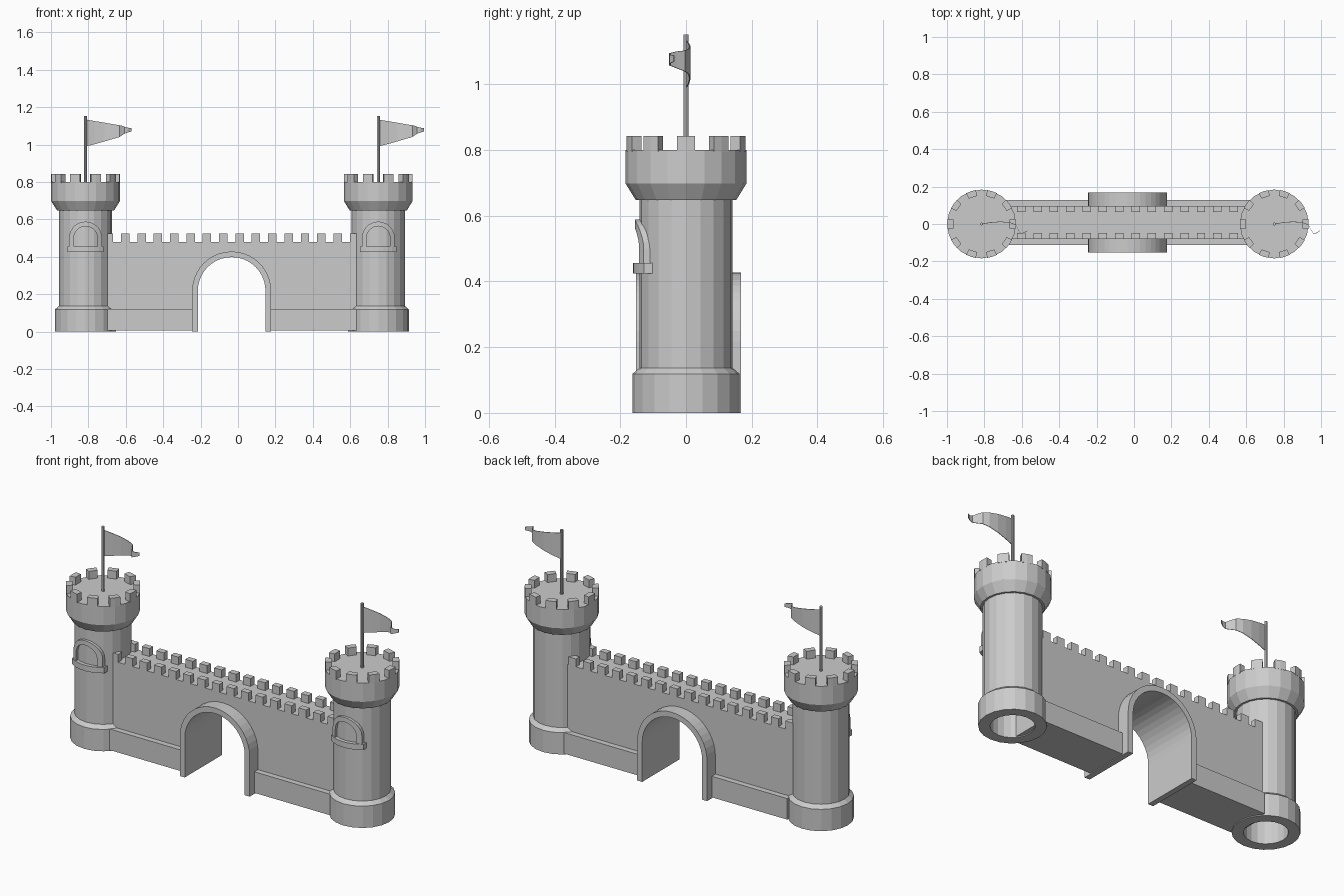
import bpy, bmesh
from math import sin, cos, pi, sqrt, radians

if "Cube" in bpy.data.objects:
    bpy.data.objects.remove(bpy.data.objects["Cube"])

SIDES = 20
YC = 0.008                      # wall centre line
AX = -0.034                     # gate centre
TOWERS = (("left", -0.815), ("right", 0.75))


def finish(name, bm):
    bmesh.ops.recalc_face_normals(bm, faces=bm.faces)
    me = bpy.data.meshes.new(name)
    bm.to_mesh(me)
    bm.free()
    ob = bpy.data.objects.new(name, me)
    bpy.context.collection.objects.link(ob)
    return ob


def add_prism(bm, pts, offset):
    """Closed prism from a polygon and an extrusion vector."""
    a = [bm.verts.new(p) for p in pts]
    b = [bm.verts.new([p[i] + offset[i] for i in range(3)]) for p in pts]
    bm.faces.new(a)
    bm.faces.new(b[::-1])
    n = len(a)
    for i in range(n):
        bm.faces.new((a[i], a[(i + 1) % n], b[(i + 1) % n], b[i]))


def add_box(bm, x0, x1, y0, y1, z0, z1):
    add_prism(bm, [(x0, y0, z0), (x1, y0, z0), (x1, y1, z0), (x0, y1, z0)], (0, 0, z1 - z0))


def add_strip(bm, rings, caps=True):
    """Skin a list of equal cross-sections."""
    rs = [[bm.verts.new(p) for p in r] for r in rings]
    n = len(rs[0])
    for a, b in zip(rs, rs[1:]):
        for i in range(n):
            bm.faces.new((a[i], a[(i + 1) % n], b[(i + 1) % n], b[i]))
    if caps:
        bm.faces.new(rs[0])
        bm.faces.new(rs[-1])


def arch_path(half, spring, base, n):
    """Points of a round-topped opening, left foot to right foot."""
    top = [(-half * cos(pi * i / n), spring + half * sin(pi * i / n)) for i in range(n + 1)]
    return [(-half, base)] + top + [(half, base)]


def wall_section(name, x0, x1, half_y, z0, z1):
    """Wall block with the gate opening left out of its outline."""
    outline = [(x0, z0)] + [(AX + x, z) for x, z in arch_path(0.195, 0.217, z0, 20)
                            if z <= z1] + [(x1, z0), (x1, z1)]
    bm = bmesh.new()
    outline.append((x0, z1))
    add_prism(bm, [(x, YC - half_y, z) for x, z in outline], (0, 2 * half_y, 0))
    return finish(name, bm)


# Curtain wall
wall_section("wall", -0.72, 0.67, 0.088, 0.005, 0.48)

# Plinths either side of the gate
bm = bmesh.new()
add_box(bm, -0.70, AX - 0.195, YC - 0.119, YC + 0.119, 0.005, 0.12)
add_box(bm, AX + 0.195, 0.66, YC - 0.119, YC + 0.119, 0.005, 0.12)
finish("wall_plinth", bm)

# Wall battlements, front and back rows
bm = bmesh.new()
for i in range(16):
    x = -0.69 + i * 1.31 / 15
    for s in (-1, 1):
        y0, y1 = sorted((YC + s * 0.056, YC + s * 0.088))
        add_box(bm, x - 0.0225, x + 0.0225, y0, y1, 0.475, 0.523)
finish("wall_battlements", bm)

# Gate arch surround running through the wall
bm = bmesh.new()
inner, outer = arch_path(0.181, 0.217, 0, 20), arch_path(0.211, 0.217, 0, 20)
ya, yb = YC - 0.16, YC + 0.16
add_strip(bm, [[(AX + i[0], ya, i[1]), (AX + o[0], ya, o[1]), (AX + o[0], yb, o[1]), (AX + i[0], yb, i[1])]
               for i, o in zip(inner, outer)])
finish("gate_arch", bm)


def bend(x, r):
    return -sqrt(r * r - x * x)


def tower(side, cx):
    # Lathed shaft, hollow from below
    prof = [(0.107, 0.6), (0.107, 0), (0.163, 0), (0.163, 0.119), (0.142, 0.137), (0.142, 0.648),
            (0.153, 0.648), (0.184, 0.698), (0.184, 0.80)]
    bm = bmesh.new()
    add_strip(bm, [[(cx + r * cos(2 * pi * k / SIDES), r * sin(2 * pi * k / SIDES), z)
                    for k in range(SIDES)] for r, z in prof])
    finish(side + "_tower", bm)

    # Crown battlements
    bm = bmesh.new()
    for k in range(10):
        c = 2 * pi * k / 10
        arc = [(0.184, -0.15), (0.184, 0), (0.184, 0.15), (0.152, 0.15), (0.152, -0.15)]
        add_prism(bm, [(cx + r * cos(c + a), r * sin(c + a), 0.795) for r, a in arc], (0, 0, 0.048))
    finish(side + "_tower_battlements", bm)

    # Window surround curved around the shaft
    bm = bmesh.new()
    pi_, po = arch_path(0.063, 0.50, 0.44, 14), arch_path(0.088, 0.50, 0.44, 14)
    add_strip(bm, [[(cx + i[0], bend(i[0], 0.156), i[1]), (cx + o[0], bend(o[0], 0.156), o[1]),
                    (cx + o[0], bend(o[0], 0.134), o[1]), (cx + i[0], bend(i[0], 0.134), i[1])]
                   for i, o in zip(pi_, po)])
    finish(side + "_window_frame", bm)

    # Curved window sill
    bm = bmesh.new()
    xs = [-0.097 + 0.194 * i / 8 for i in range(9)]
    add_strip(bm, [[(cx + x, bend(x, 0.161), 0.425), (cx + x, bend(x, 0.161), 0.456),
                    (cx + x, bend(x, 0.138), 0.456), (cx + x, bend(x, 0.138), 0.425)] for x in xs])
    finish(side + "_window_sill", bm)

    # Flagpole
    bm = bmesh.new()
    add_prism(bm, [(cx + 0.008 * cos(pi * k / 4), 0.008 * sin(pi * k / 4), 0.79) for k in range(8)],
              (0, 0, 0.362))
    finish(side + "_flagpole", bm)

    # Waving pennant: distance from pole, sway, bottom, top
    cloth = [(0, 0, 0.99, 1.134), (0.05, 0.008, 1.002, 1.125), (0.10, 0.012, 1.016, 1.117),
             (0.15, 0.008, 1.031, 1.108), (0.182, -0.004, 1.04, 1.103), (0.196, -0.03, 1.05, 1.10),
             (0.208, -0.05, 1.058, 1.095), (0.225, -0.048, 1.064, 1.09), (0.245, -0.036, 1.07, 1.088)]
    bm = bmesh.new()
    t = 0.0015
    add_strip(bm, [[(cx + x, y - t, a), (cx + x, y - t, b), (cx + x, y + t, b), (cx + x, y + t, a)]
                   for x, y, a, b in cloth])
    finish(side + "_flag", bm)


for side, cx in TOWERS:
    tower(side, cx)
